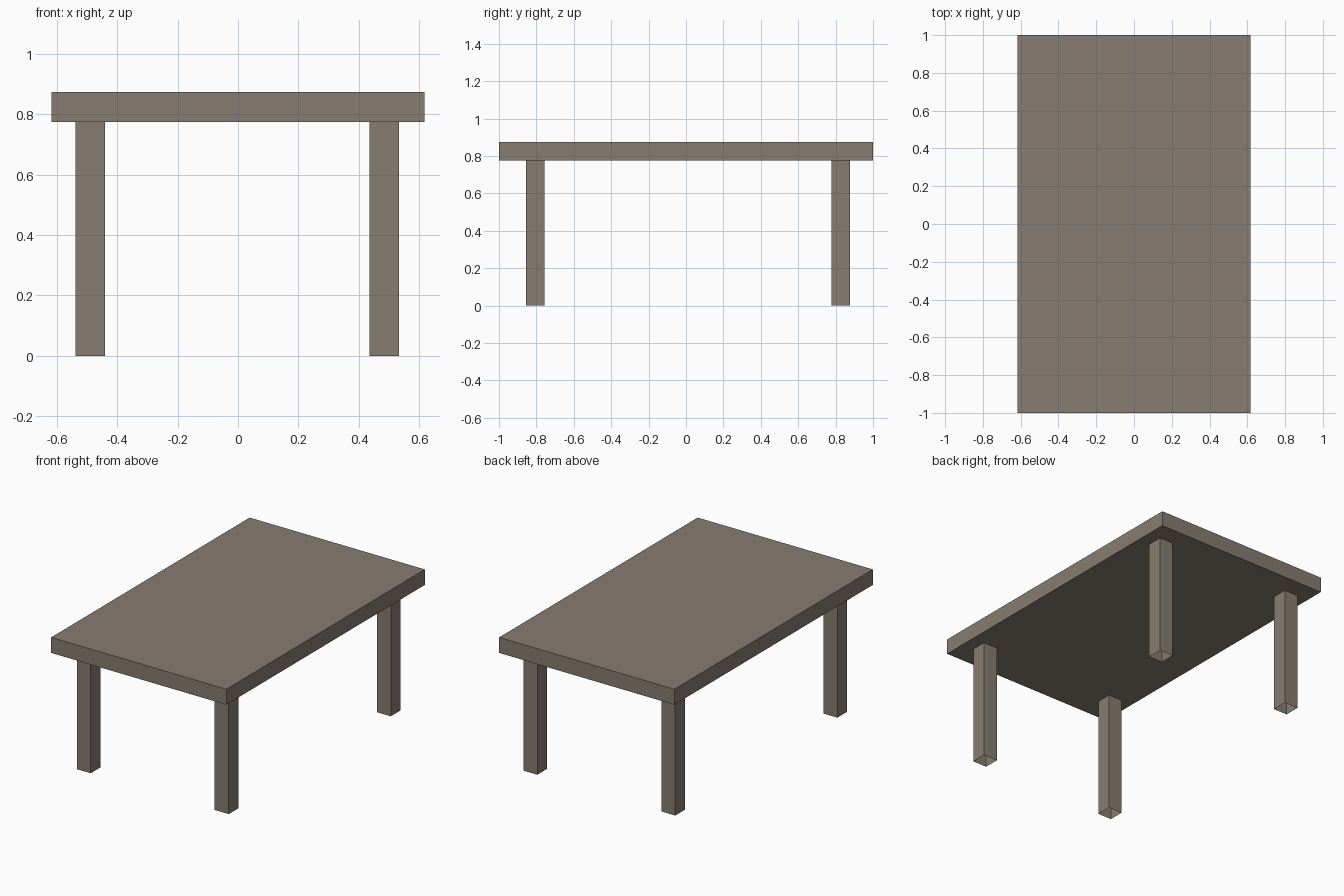
import bpy, bmesh

if "Cube" in bpy.data.objects:
    bpy.data.objects.remove(bpy.data.objects["Cube"])

wood = bpy.data.materials.new("grey brown wood")
wood.diffuse_color = (0.242, 0.205, 0.165, 1.0)
wood.use_nodes = True
wood.node_tree.nodes["Principled BSDF"].inputs["Base Color"].default_value = wood.diffuse_color


def box(name, x, y, z, open_ends=False):
    """Box from (min, max) ranges; open_ends leaves off top and bottom."""
    bm = bmesh.new()
    bmesh.ops.create_cube(bm, size=1.0)
    for v in bm.verts:
        for i, (lo, hi) in enumerate((x, y, z)):
            v.co[i] = hi if v.co[i] > 0 else lo
    bm.normal_update()
    if open_ends:
        ends = [f for f in bm.faces if abs(f.normal.z) > 0.9]
        bmesh.ops.delete(bm, geom=ends, context='FACES_ONLY')
    mesh = bpy.data.meshes.new(name)
    bm.to_mesh(mesh)
    bm.free()
    mesh.materials.append(wood)
    obj = bpy.data.objects.new(name, mesh)
    bpy.context.collection.objects.link(obj)
    return obj


# Table top
box("table_top", (-0.618, 0.618), (-1.0, 1.0), (0.775, 0.874))

# Four hollow legs, open at the foot
for side, x in (("left", (-0.538, -0.44)), ("right", (0.435, 0.534))):
    for end, y in (("front", (-0.856, -0.757)), ("back", (0.777, 0.877))):
        box(f"{end}_{side}_leg", x, y, (0.0, 0.775), open_ends=True)
